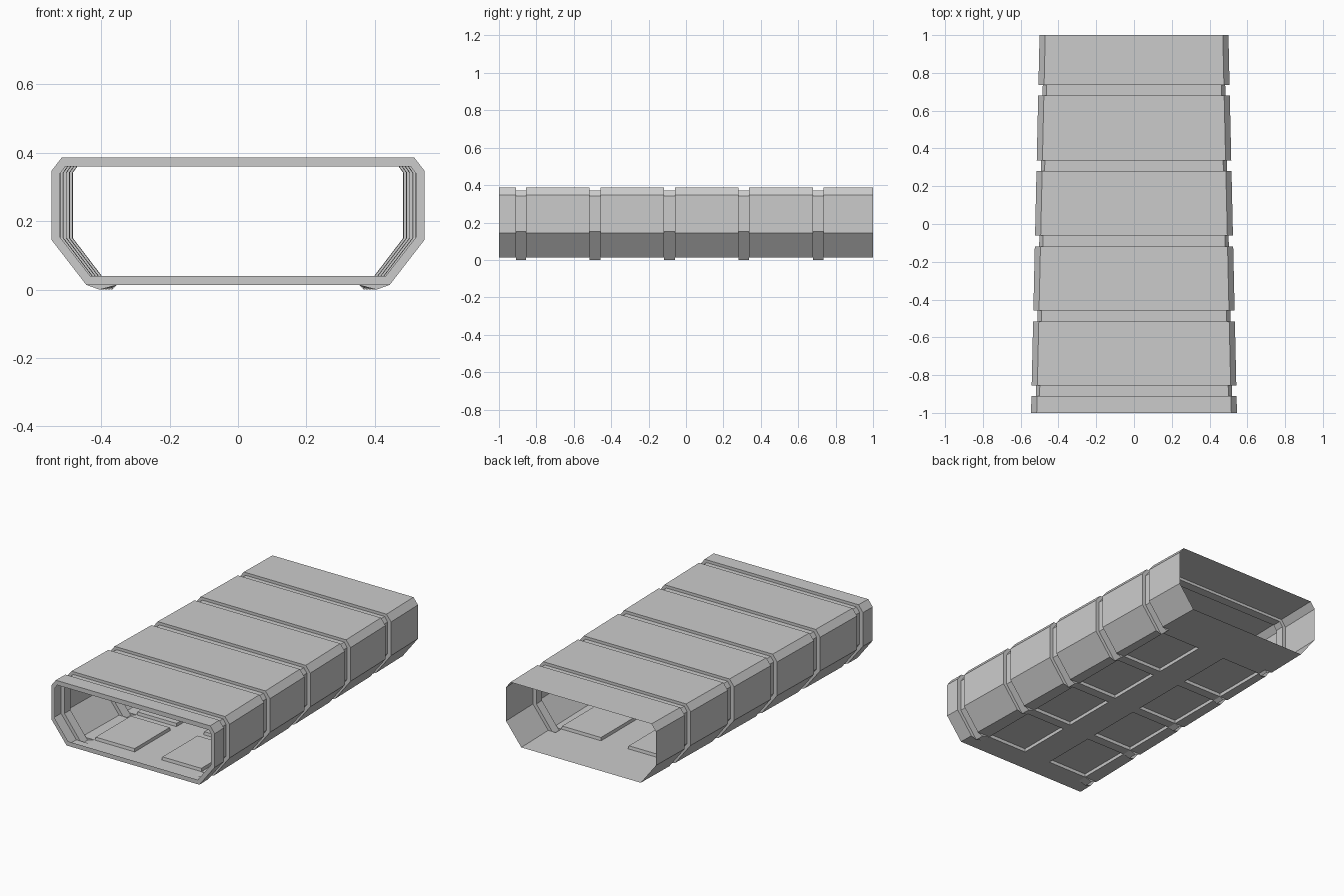
import bpy, bmesh

if "Cube" in bpy.data.objects:
    bpy.data.objects.remove(bpy.data.objects["Cube"])

# Half cross-sections at the front end (x, z), from floor to roof
FLOOR = [(0.09, 0.013), (0.355, 0.013)]
OUTER = FLOOR + [(0.443, 0.013), (0.545, 0.145), (0.545, 0.348), (0.515, 0.387)]
GROOVE = FLOOR + [(0.407, 0.0), (0.522, 0.151), (0.522, 0.342), (0.502, 0.37)]
RIM = [(0.09, 0.04), (0.355, 0.04), (0.432, 0.04), (0.521, 0.154), (0.521, 0.339), (0.505, 0.36)]
GROOVES = [(-0.91, -0.855), (-0.515, -0.457), (-0.118, -0.06), (0.28, 0.337), (0.68, 0.735)]
FRONT, BACK, TAPER = -1.0, 1.0, 0.0225

bm = bmesh.new()


def ring(half, y):
    """Mirrored closed section, narrowed toward the back."""
    pts = [(x - (TAPER * (y + 1) if i > 1 else 0), z) for i, (x, z) in enumerate(half)]
    loop = pts + [(-x, z) for x, z in reversed(pts)]
    return [bm.verts.new((x, y, z)) for x, z in loop]


# Sections: front rim, then plain shell interrupted by recessed bands
sections = [(RIM, FRONT), (OUTER, FRONT)]
for a, b in GROOVES:
    sections += [(OUTER, a), (GROOVE, a), (GROOVE, b), (OUTER, b)]
sections.append((OUTER, BACK))

rings = [ring(h, y) for h, y in sections]
panels = []
for k, (r0, r1) in enumerate(zip(rings, rings[1:])):
    n = len(r0)
    plain = sections[k][0] is OUTER and sections[k + 1][0] is OUTER
    between = GROOVES[0][0] < sections[k][1] < GROOVES[-1][0]
    for i in range(n):
        j = (i + 1) % n
        # floor strips of coincident sections would be empty
        if sections[k][1] == sections[k + 1][1] and k > 0 and i in (0, n - 2, n - 1):
            continue
        f = bm.faces.new((r0[i], r0[j], r1[j], r1[i]))
        if plain and between and i in (0, n - 2):
            panels.append(f)

bmesh.ops.remove_doubles(bm, verts=bm.verts[:], dist=0.0005)
panels = [f for f in panels if f.is_valid]

# Raised floor panels, two in each bay
bmesh.ops.inset_individual(bm, faces=panels, thickness=0.004)
for f in panels:
    for v in f.verts:
        v.co.z += 0.018

bmesh.ops.recalc_face_normals(bm, faces=bm.faces[:])
mesh = bpy.data.meshes.new("tunnel_shell")
bm.to_mesh(mesh)
bm.free()
shell = bpy.data.objects.new("tunnel_shell", mesh)
bpy.context.collection.objects.link(shell)
